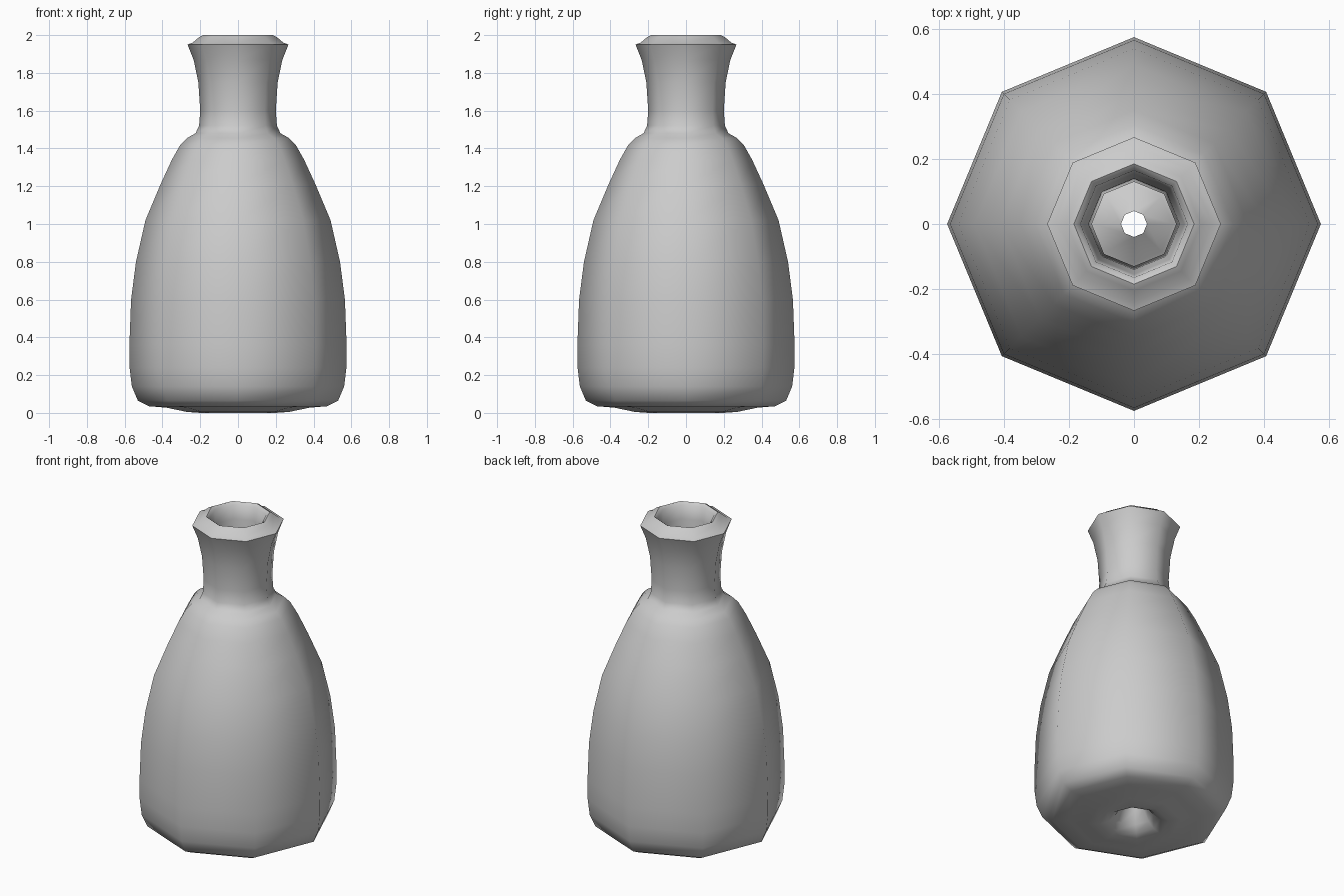
import bpy, bmesh, math

cube = bpy.data.objects.get("Cube")
if cube:
    bpy.data.objects.remove(cube, do_unlink=True)

SIDES = 8

grey = bpy.data.materials.new("plain grey")
grey.use_nodes = True
colour = (0.6, 0.6, 0.6, 1)
grey.diffuse_color = colour
grey.node_tree.nodes["Principled BSDF"].inputs["Base Color"].default_value = colour

# Underside with raised hollow centre, from the drain hole outwards
base = [(.04, .17), (.07, .12), (.11, .05), (.15, .015), (.2, 0), (.27, .005), (.38, .028)]
# Rounded foot, tapering body, shoulder
body = [(.47, .035), (.53, .065), (.562, .14), (.574, .24), (.575, .36), (.566, .6),
        (.54, .8), (.49, 1.02), (.41, 1.21), (.35, 1.34), (.305, 1.42), (.27, 1.455)]
# Flared neck and bevelled lip
neck = [(.225, 1.48), (.206, 1.52), (.2, 1.6), (.21, 1.75), (.235, 1.87), (.267, 1.95)]
lip = [(.24, 1.96), (.205, 1.99), (.185, 2), (.165, 1.985)]
# Inner wall, back down to the drain hole
inside = [(.155, 1.9), (.14, 1.75), (.13, 1.5), (.24, 1.38), (.42, 1.02), (.5, .6),
          (.5, .2), (.4, .08), (.2, .06), (.12, .11)]
profile = base + body + neck + lip + inside

# Revolve the closed profile, with corners on the axes
bm = bmesh.new()
rings = []
for i in range(SIDES):
    a = math.tau * i / SIDES
    rings.append([bm.verts.new((r * math.cos(a), r * math.sin(a), z)) for r, z in profile])
for i, ring in enumerate(rings):
    following = rings[(i + 1) % SIDES]
    for j in range(len(profile)):
        k = (j + 1) % len(profile)
        bm.faces.new((ring[j], following[j], following[k], ring[k]))
bmesh.ops.recalc_face_normals(bm, faces=bm.faces)

mesh = bpy.data.meshes.new("bottle")
bm.to_mesh(mesh)
bm.free()
bottle = bpy.data.objects.new("bottle", mesh)
bpy.context.collection.objects.link(bottle)
mesh.materials.append(grey)

# Smooth sides with a crisp rim
bpy.context.view_layer.objects.active = bottle
bottle.select_set(True)
bpy.ops.object.shade_smooth_by_angle(angle=math.radians(60))
